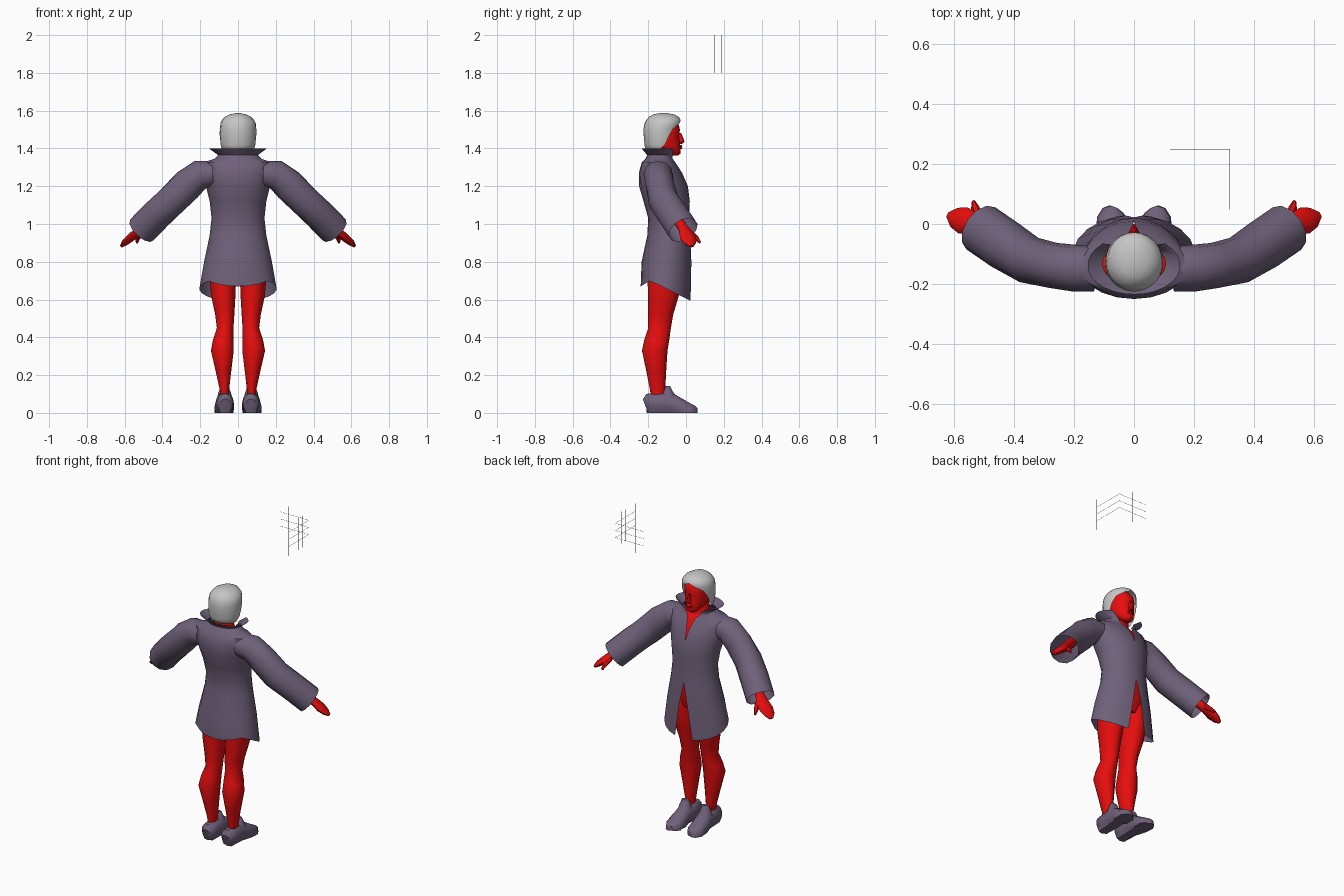
import bpy, bmesh, math
from mathutils import Vector


def material(name, rgb):
    m = bpy.data.materials.new(name)
    m.diffuse_color = (*rgb, 1)
    return m


RED = material("red", (0.80, 0.004, 0.004))
PURPLE = material("dusty purple", (0.16, 0.12, 0.195))
GREY = material("light grey", (0.56, 0.56, 0.56))
GREEN = material("wire green", (0.16, 0.26, 0.19))


def make(name, rings, mat, closed=False, caps=True, mirror=False, angle=45):
    """Skin a list of equal-length point rings into one object."""
    bm = bmesh.new()
    vs = [[bm.verts.new(p) for p in r] for r in rings]
    n = len(vs[0])
    for a, b in zip(vs, vs[1:]):
        for i in range(n if closed else n - 1):
            j = (i + 1) % n
            bm.faces.new((a[i], a[j], b[j], b[i]))
    if caps:
        bm.faces.new(vs[0][::-1])
        bm.faces.new(vs[-1])
    bmesh.ops.remove_doubles(bm, verts=bm.verts, dist=0.0004)
    bmesh.ops.recalc_face_normals(bm, faces=bm.faces)
    me = bpy.data.meshes.new(name)
    bm.to_mesh(me)
    bm.free()
    ob = bpy.data.objects.new(name, me)
    bpy.context.collection.objects.link(ob)
    me.materials.append(mat)
    if mirror:
        ob.modifiers.new("mirror", 'MIRROR')
    bpy.ops.object.select_all(action='DESELECT')
    ob.select_set(True)
    bpy.context.view_layer.objects.active = ob
    bpy.ops.object.shade_smooth_by_angle(angle=math.radians(angle))
    return ob


def wrap(z, cx, hw, yb, yf, gap=0, n=20):
    """Horizontal oval, open by a gap angle either side of the front."""
    g = math.radians(gap)
    pts = []
    for i in range(n + 1):
        a = g + (2 * math.pi - 2 * g) * i / n
        pts.append(Vector((cx + hw * math.sin(a),
                           (yb + yf) / 2 + (yf - yb) / 2 * math.cos(a), z)))
    return pts


def tube(stations, n=10):
    """Ovals across a path; each station is x, y, z, half width, half height."""
    out = []
    ps = [Vector(s[:3]) for s in stations]
    for i, s in enumerate(stations):
        t = (ps[min(i + 1, len(ps) - 1)] - ps[max(i - 1, 0)]).normalized()
        side = t.cross(Vector((0, 0, 1))).normalized()
        up = side.cross(t)
        out.append([ps[i] + side * s[3] * math.cos(2 * math.pi * k / n)
                    + up * s[4] * math.sin(2 * math.pi * k / n) for k in range(n)])
    return out


# Coat body: slit skirt, waist, chest, shoulders and flared collar
coat = [wrap(z, 0, *r) for z, *r in [
    (0.68, .205, -.24, .03, 17), (0.80, .18, -.235, .03, 9),
    (0.94, .15, -.205, .022, 0), (1.03, .14, -.20, .016, 0),
    (1.12, .15, -.225, .02, 0), (1.20, .17, -.248, .01, 0),
    (1.27, .185, -.25, -.02, 3), (1.325, .185, -.235, -.055, 8),
    (1.345, .125, -.215, -.065, 22), (1.365, .105, -.205, -.06, 32),
    (1.40, .155, -.235, -.04, 42)]]
for p in coat[0]:  # hem hangs lowest at the front
    p.z = 0.70 - (p.y + .19) * 0.5 if p.y > -.19 else 0.70 + (p.y + .19) * 0.6
make("coat", coat, PURPLE, caps=False)

# Wide sleeves, open at the cuff
make("sleeve", tube([
    (.13, -.15, 1.265, .075, .07), (.20, -.147, 1.262, .078, .078),
    (.27, -.138, 1.205, .076, .086), (.35, -.12, 1.125, .08, .085),
    (.43, -.07, 1.05, .085, .083), (.51, -.015, .968, .085, .083)], 12),
    PURPLE, closed=True, caps=False, mirror=True)

# Forearms, hands and thumbs
make("hand", tube([
    (.38, -.10, 1.10, .03, .03), (.50, -.02, .985, .027, .025),
    (.535, .0, .955, .038, .022), (.57, .012, .925, .046, .02),
    (.60, .022, .90, .034, .016), (.618, .03, .882, .012, .008)], 10),
    RED, closed=True, mirror=True)
make("thumb", tube([
    (.515, .02, .955, .015, .015), (.53, .055, .925, .014, .014),
    (.535, .075, .90, .006, .006)], 6), RED, closed=True, mirror=True)

# Legs
make("leg", [wrap(z, *r, n=14) for z, *r in [
    (0.05, .072, .022, -.185, -.11), (0.12, .072, .025, -.19, -.11),
    (0.22, .077, .042, -.21, -.105), (0.33, .083, .062, -.233, -.098),
    (0.39, .078, .055, -.22, -.088), (0.45, .068, .045, -.20, -.08),
    (0.52, .07, .052, -.20, -.068), (0.62, .078, .066, -.20, -.038),
    (0.72, .08, .072, -.205, -.018), (0.82, .078, .072, -.205, -.018)]],
    RED, mirror=True)

# Hips and trunk inside the coat
make("trunk", [wrap(z, 0, *r) for z, *r in [
    (0.76, .12, -.20, -.03), (0.84, .145, -.205, -.005), (0.95, .13, -.19, .0),
    (1.12, .13, -.20, .0), (1.20, .14, -.225, -.008), (1.27, .15, -.225, -.036),
    (1.315, .13, -.21, -.066), (1.34, .09, -.195, -.085)]], RED)
make("neck", [wrap(z, 0, *r, n=14) for z, *r in [
    (1.31, .085, -.20, -.07), (1.345, .062, -.195, -.085),
    (1.42, .052, -.185, -.08)]], RED)

# Shoes with a raised tongue
shoe = tube([
    (.068, -.218, .045, .028, .03), (.068, -.205, .05, .042, .052),
    (.068, -.15, .052, .046, .058), (.07, -.09, .052, .048, .06),
    (.073, -.03, .032, .052, .045), (.074, .02, .02, .05, .03),
    (.07, .045, .018, .036, .02), (.066, .055, .016, .018, .012)], 14)
for ring in shoe:
    for p in ring:
        p.z = 0 if p.z < 0.022 else p.z
make("shoe", shoe, PURPLE, closed=True, mirror=True)
make("shoe_tongue", [wrap(z, .071, *r, n=10) for z, *r in [
    (.07, .044, -.16, -.03), (.105, .036, -.125, -.065),
    (.142, .022, -.108, -.085)]], PURPLE, mirror=True)

# Face with nose, lips and brows
make("head", [wrap(z, 0, *r) for z, *r in [
    (1.362, .018, -.075, -.042), (1.372, .034, -.10, -.03),
    (1.395, .054, -.16, -.028), (1.43, .066, -.195, -.032),
    (1.47, .072, -.20, -.036), (1.50, .072, -.20, -.032),
    (1.53, .07, -.20, -.04), (1.555, .05, -.18, -.06)]], RED)
make("nose", [wrap(z, 0, *r, n=8) for z, *r in [
    (1.424, .008, -.05, -.022), (1.434, .016, -.05, -.008),
    (1.444, .012, -.05, -.010), (1.482, .006, -.05, -.026)]], RED, angle=30)
make("lips", [wrap(z, 0, *r, n=8) for z, *r in [
    (1.396, .014, -.05, -.024), (1.402, .022, -.055, -.018),
    (1.407, .021, -.055, -.024), (1.412, .022, -.055, -.019),
    (1.419, .010, -.05, -.026)]], RED)

# Hair cap, open around the face
make("hair", [wrap(z, 0, *r, n=24) for z, *r in [
    (1.388, .078, -.20, -.05, 105), (1.395, .086, -.213, -.05, 95),
    (1.42, .092, -.22, -.045, 76), (1.47, .097, -.224, -.035, 64),
    (1.505, .097, -.225, -.03, 52), (1.532, .094, -.22, -.027, 24),
    (1.548, .087, -.212, -.028, 0), (1.567, .07, -.196, -.038, 0),
    (1.58, .045, -.175, -.062, 0), (1.587, .012, -.14, -.10, 0)]],
    GREY, angle=60)


# Floating wire grid on two upright planes
def rod(name, lo, hi):
    w = 0.001
    x0, y0, z0 = lo
    x1, y1, z1 = hi
    if x0 == x1:
        x0, x1 = x0 - w, x1
    if y0 == y1:
        y0, y1 = y0 - w, y1
    if z0 == z1:
        z0, z1 = z0 - w, z1
    make(name, [[Vector(p) for p in
                 ((x0, y0, z), (x1, y0, z), (x1, y1, z), (x0, y1, z))]
                for z in (z0, z1)], GREEN, closed=True)


for x, y in ((.18, .25), (.22, .25), (.32, .05), (.32, .15), (.32, .19)):
    rod("grid_upright", (x, y, 1.8), (x, y, 2.0))
for z in (1.86, 1.905, 1.95):
    rod("grid_bar_side", (.12, .25, z), (.32, .25, z))
    rod("grid_bar_deep", (.32, .05, z), (.32, .25, z))
